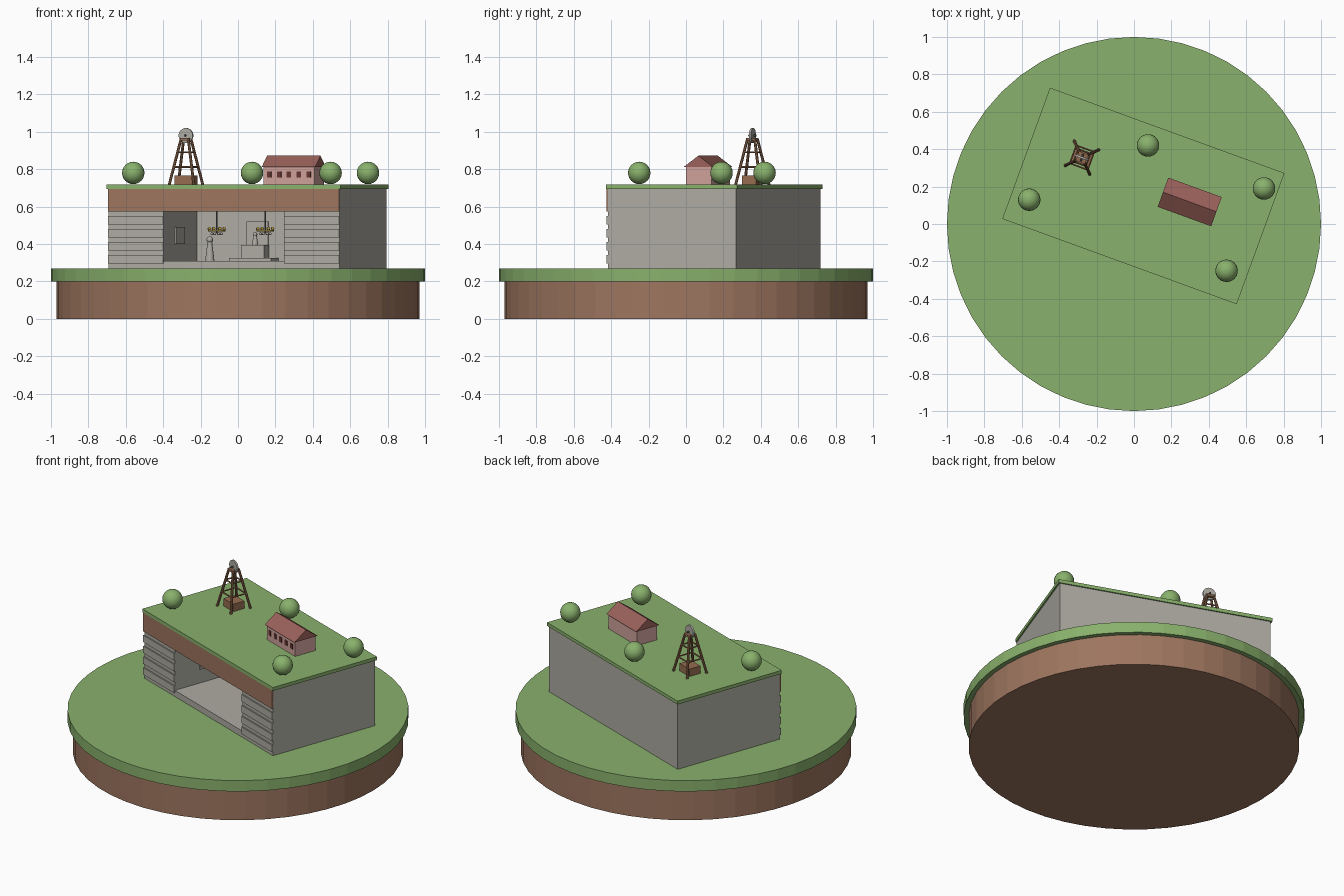
import bpy, bmesh
from math import radians, cos, sin, pi
from mathutils import Matrix, Vector

cube = bpy.data.objects.get("Cube")
if cube:
    bpy.data.objects.remove(cube, do_unlink=True)


def material(name, *rgb):
    m = bpy.data.materials.new(name)
    m.use_nodes = True
    m.diffuse_color = (*rgb, 1)
    m.node_tree.nodes["Principled BSDF"].inputs["Base Color"].default_value = (*rgb, 1)
    return m


GRASS = material("grass green", .25, .44, .15)
DIRT = material("earth brown", .34, .18, .115)
SALT = material("salt rock grey", .42, .41, .365)
PINK = material("house pink", .62, .36, .33)
ROOF = material("roof red", .33, .12, .105)
WINDOW = material("window maroon", .13, .035, .03)
WOOD = material("timber brown", .30, .15, .08)
IRON = material("iron grey", .15, .15, .15)
GOLD = material("lamp gold", .50, .34, .06)

TURN = Matrix.Rotation(radians(-20), 4, 'Z')
BLOCK = Matrix.Translation((.05, .15, 0)) @ TURN
HOUSE = Matrix.Translation((.298, .118, 0)) @ TURN
TOWER = Matrix.Translation((-.278, .355, 0)) @ TURN
WORLD = Matrix()


def finish(name, bm, mat, frame, smooth=False):
    bmesh.ops.recalc_face_normals(bm, faces=bm.faces)
    mesh = bpy.data.meshes.new(name)
    bm.to_mesh(mesh)
    bm.free()
    mesh.transform(frame)
    mesh.materials.append(mat)
    for p in mesh.polygons:
        p.use_smooth = smooth
    ob = bpy.data.objects.new(name, mesh)
    bpy.context.collection.objects.link(ob)
    return ob


def box(name, x, y, z, mat, frame=BLOCK):
    """Box from (min, max) ranges."""
    bm = bmesh.new()
    size = [r[1] - r[0] for r in (x, y, z)]
    mid = [(r[0] + r[1]) / 2 for r in (x, y, z)]
    bmesh.ops.create_cube(bm, size=1, matrix=Matrix.Translation(mid) @ Matrix.Diagonal((*size, 1)))
    return finish(name, bm, mat, frame)


def rod(name, a, b, r1, mat, frame=BLOCK, r2=None, sides=8):
    """Cylinder or cone between two points."""
    a, b = Vector(a), Vector(b)
    rot = (b - a).to_track_quat('Z', 'Y').to_matrix().to_4x4()
    bm = bmesh.new()
    bmesh.ops.create_cone(bm, cap_ends=True, segments=sides, radius1=r1,
                          radius2=r1 if r2 is None else r2, depth=(b - a).length,
                          matrix=Matrix.Translation((a + b) / 2) @ rot)
    return finish(name, bm, mat, frame)


def ball(name, pos, r, mat, frame=BLOCK, seg=10):
    bm = bmesh.new()
    bmesh.ops.create_uvsphere(bm, u_segments=seg, v_segments=max(6, seg // 2), radius=r,
                              matrix=Matrix.Translation(pos))
    return finish(name, bm, mat, frame, True)


# Round base
rod("earth_base", (0, 0, 0), (0, 0, .2), .97, DIRT, WORLD, sides=48)
rod("grass_base", (0, 0, .2), (0, 0, .27), 1, GRASS, WORLD, sides=48)

# Rock block with an open chamber
W, D, OPEN, BACK = .658, .365, .345, .16
FLOOR, CEIL, TOP = .31, .575, .695
box("chamber_floor", (-OPEN, OPEN), (-D, BACK), (.27, FLOOR), SALT)
box("rear_rock", (-W, W), (BACK, D), (.27, TOP), SALT)
box("chamber_ceiling", (-OPEN, OPEN), (-D, BACK), (CEIL, TOP), SALT)
box("earth_layer", (-W, W), (-D - .008, -D + .002), (CEIL, TOP), DIRT)
box("grass_roof", (-.667, .667), (-.373, .373), (TOP, .717), GRASS)
for s, side in ((-1, "right"), (1, "left")):
    box(side + "_rock", sorted((s * OPEN, s * W)), (-D, BACK), (.27, TOP), SALT)
    # Layered strata on the front
    for i in range(4):
        z = .295 + i * .07
        box(side + "_stratum", sorted((s * OPEN, s * W)), (-D - .008, -D), (z, z + .045), SALT)
    # Carved wall relief
    box(side + "_relief", sorted((s * (OPEN - .008), s * OPEN)), (-.19, -.045), (.40, .49), SALT)
    # Standing statue
    rod(side + "_statue_body", (s * .25, .1, FLOOR), (s * .25, .1, .41), .025, SALT, r2=.013, sides=12)
    ball(side + "_statue_head", (s * .25, .1, .423), .018, SALT)
    # Chandelier
    x, y = s * .138, -.1
    rod(side + "_chandelier_rod", (x, y, .46), (x, y, CEIL), .003, IRON, sides=6)
    rod(side + "_chandelier_ring", (x, y, .468), (x, y, .475), .046, GOLD, sides=16)
    for i in range(8):
        a = i * pi / 4
        ball(side + "_lamp", (x + .043 * cos(a), y + .043 * sin(a), .482), .009, GOLD, seg=8)
        ball(side + "_crystal", (x + .028 * cos(a), y + .028 * sin(a), .455), .008, SALT, seg=8)

# Altar
box("altar_step", (-.119, .119), (.04, BACK), (FLOOR, .325), SALT)
box("altar", (-.065, .065), (.08, BACK), (.325, .395), SALT)
box("altar_panel", (-.061, .061), (BACK - .008, BACK), (.395, .52), SALT)
rod("altar_statue_body", (0, .12, .395), (0, .12, .445), .017, SALT, r2=.009, sides=12)
ball("altar_statue_head", (0, .12, .452), .012, SALT)

# Trees
for x, y in ((-.56, .13), (.075, .42), (.695, .19), (.495, -.25)):
    ball("tree", (x, y, .78), .06, GRASS, WORLD, 24)

# House with gable roof
box("house_walls", (-.145, .145), (-.073, .073), (.717, .815), PINK, HOUSE)
for i in range(-2, 3):
    box("house_window", (i * .056 - .012, i * .056 + .012), (-.077, -.07), (.755, .787), WINDOW, HOUSE)
bm = bmesh.new()
end = bm.faces.new([bm.verts.new((-.152, y, z)) for y, z in ((-.083, .812), (.083, .812), (0, .872))])
ext = bmesh.ops.extrude_face_region(bm, geom=[end], use_keep_orig=True)
bmesh.ops.translate(bm, vec=(.304, 0, 0),
                    verts=[v for v in ext["geom"] if isinstance(v, bmesh.types.BMVert)])
finish("house_roof", bm, ROOF, HOUSE)

# Mine headframe
box("shaft_box", (-.05, .05), (-.04, .04), (.717, .765), WOOD, TOWER)


def leg_point(sx, sy, t):
    r = .07 + (.02 - .07) * t
    return (sx * r, sy * r, .717 + .248 * t)


corners = ((-1, -1), (1, -1), (1, 1), (-1, 1))
for i, c in enumerate(corners):
    n = corners[(i + 1) % 4]
    rod("headframe_leg", leg_point(*c, 0), leg_point(*c, 1), .008, WOOD, TOWER)
    for t in (.38, .7):
        rod("headframe_brace", leg_point(*c, t), leg_point(*n, t), .005, WOOD, TOWER, sides=6)
box("headframe_top", (-.026, .026), (-.026, .026), (.953, .967), WOOD, TOWER)
rod("winding_wheel", (0, -.006, .98), (0, .006, .98), .04, SALT, TOWER, sides=24)
rod("wheel_axle", (0, -.022, .98), (0, .022, .98), .005, IRON, TOWER)
